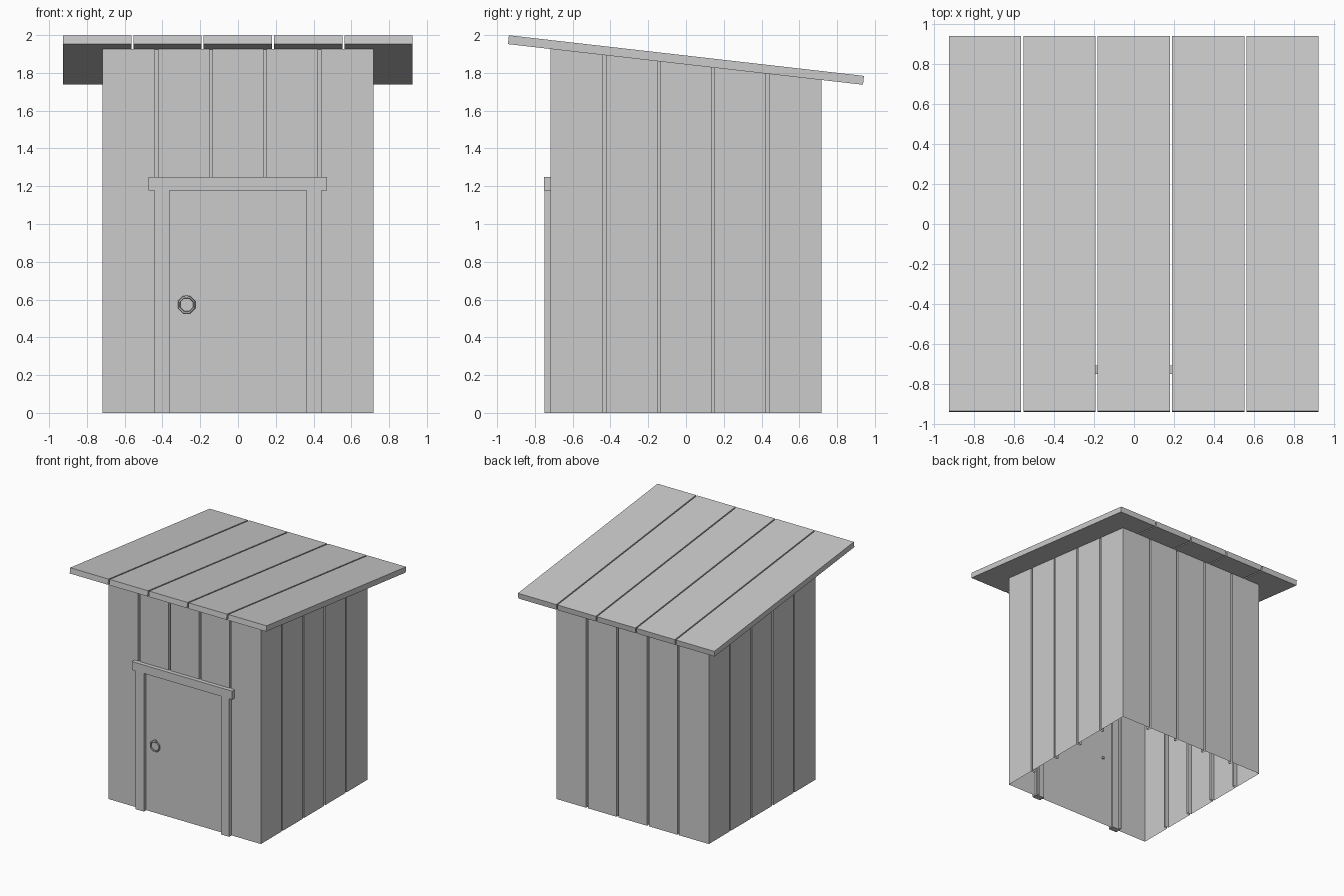
import bpy, bmesh, math
from mathutils import Vector, Matrix

if "Cube" in bpy.data.objects:
    bpy.data.objects.remove(bpy.data.objects["Cube"])

H = 0.718                 # half width of the hut
SLOPE = math.atan2(0.215, 1.88)
GROOVE_W, GROOVE_D = 0.008, 0.035


def roof_under(y):
    return 1.952 - (y + 0.94) * math.tan(SLOPE)


def finish(name, bm, smooth=False):
    me = bpy.data.meshes.new(name)
    bm.to_mesh(me)
    bm.free()
    ob = bpy.data.objects.new(name, me)
    bpy.context.collection.objects.link(ob)
    return ob


def box(name, lo, hi):
    bm = bmesh.new()
    bmesh.ops.create_cube(bm, size=1)
    lo, hi = Vector(lo), Vector(hi)
    for v in bm.verts:
        v.co = Vector([(lo[i] + hi[i]) / 2 + v.co[i] * (hi[i] - lo[i]) for i in range(3)])
    return finish(name, bm)


def plank_wall(name, turn, start=-H, end=H, grooves=(), z0=0.0, z1=None):
    # thin board sheet with narrow grooves, laid along the front then turned
    pts = [(start, -H)]
    for g in grooves:
        pts += [(g - GROOVE_W, -H), (g - GROOVE_W, -H + GROOVE_D),
                (g + GROOVE_W, -H + GROOVE_D), (g + GROOVE_W, -H)]
    pts.append((end, -H))
    rot = Matrix.Rotation(turn * math.pi / 2, 3, 'Z')
    bm = bmesh.new()
    cols = []
    for x, y in pts:
        p = rot @ Vector((x, y, 0))
        top = roof_under(p.y) if z1 is None else z1
        cols.append((bm.verts.new((p.x, p.y, z0)), bm.verts.new((p.x, p.y, top))))
    for (a, b), (c, d) in zip(cols, cols[1:]):
        bm.faces.new((a, c, d, b))
    return finish(name, bm)


# Side and back walls
seams = [(i - 1.5) * 2 * H / 5 for i in range(4)]
for turn, name in ((1, "right_wall"), (2, "back_wall"), (3, "left_wall")):
    plank_wall(name, turn, grooves=seams)

# Front wall around the door, and the flat door
plank_wall("front_wall_left", 0, end=-0.40, grooves=seams[:1])
plank_wall("front_wall_right", 0, start=0.40, grooves=seams[3:])
plank_wall("front_wall_top", 0, start=-0.40, end=0.40, grooves=seams[1:3], z0=1.2)
plank_wall("door", 0, start=-0.40, end=0.40, z1=1.2)

# Door frame
for side, s in (("left", -1), ("right", 1)):
    xs = sorted((s * 0.363, s * 0.442))
    box("door_jamb_" + side, (xs[0], -0.75, 0), (xs[1], -0.70, 1.18))
box("door_lintel", (-0.474, -0.752, 1.178), (0.472, -0.71, 1.25))

# Octagonal ring handle and its staple
bpy.ops.mesh.primitive_torus_add(major_segments=8, minor_segments=6,
                                 major_radius=0.043, minor_radius=0.007,
                                 location=(-0.272, -0.731, 0.573),
                                 rotation=(math.pi / 2, math.pi / 8, 0))
bpy.context.object.name = "door_ring"
box("ring_staple", (-0.28, -0.742, 0.607), (-0.264, -0.705, 0.625))

# Sloping roof boards
length, thick, width, pitch = 1.88 / math.cos(SLOPE), 0.047, 0.362, 0.3725
tilt = Matrix.Rotation(-SLOPE, 4, 'X')
for i in range(5):
    x = (i - 2) * pitch - 0.001
    ob = box("roof_board_%d" % (i + 1), (-width / 2, -length / 2, 0), (width / 2, length / 2, thick))
    ob.data.transform(Matrix.Translation((x, -0.003, roof_under(-0.003))) @ tilt)
